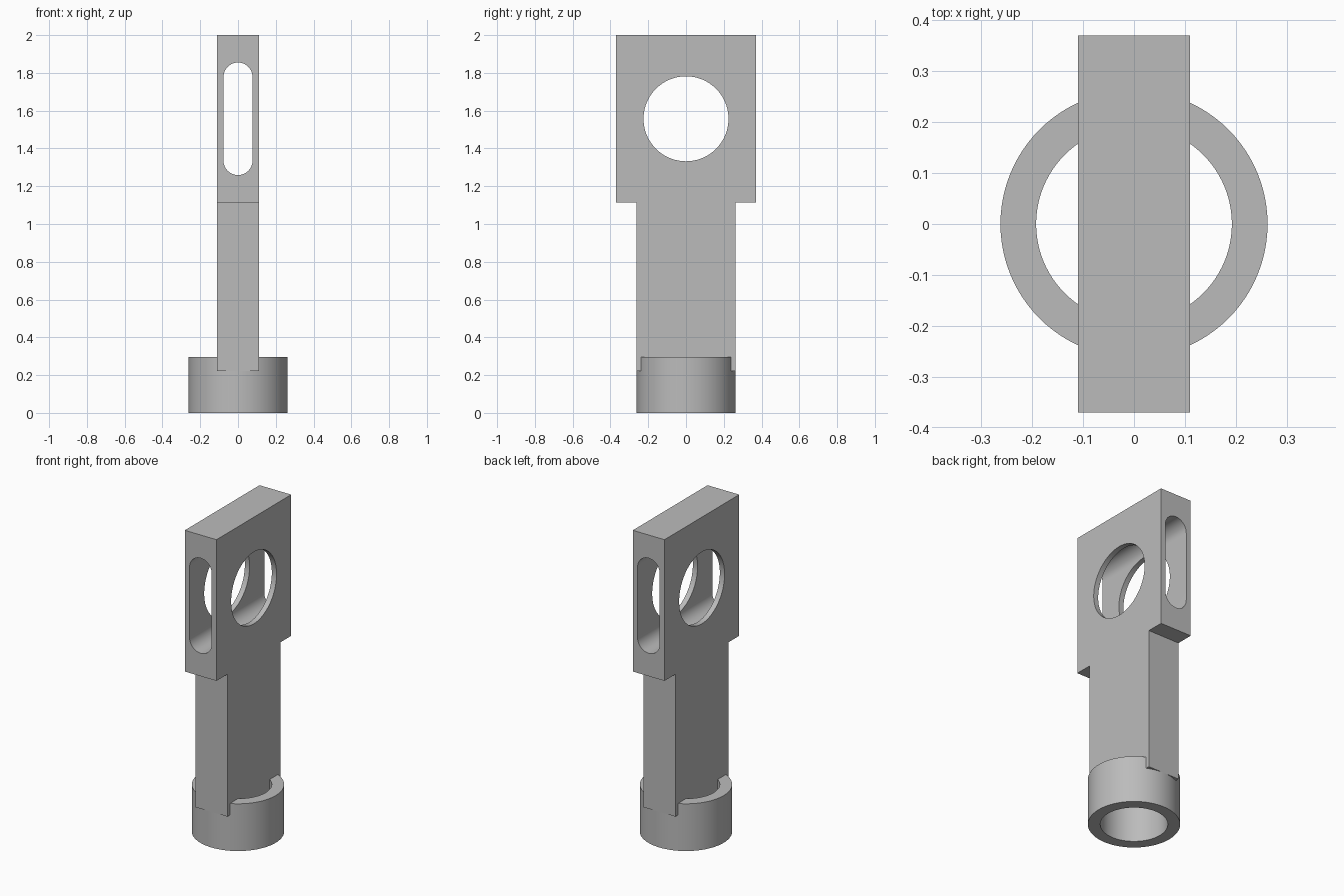
import bpy, bmesh
from math import sin, cos, pi
from mathutils import Vector

if "Cube" in bpy.data.objects:
    bpy.data.objects.remove(bpy.data.objects["Cube"])

grey = bpy.data.materials.new("plain grey")
grey.use_nodes = True
grey.diffuse_color = (0.5, 0.5, 0.5, 1)
grey.node_tree.nodes["Principled BSDF"].inputs["Base Color"].default_value = grey.diffuse_color


def prism(name, points, depth):
    """Closed solid from a 3D outline swept along depth."""
    bm = bmesh.new()
    face = bm.faces.new([bm.verts.new(p) for p in points])
    swept = bmesh.ops.extrude_face_region(bm, geom=[face])["geom"]
    bmesh.ops.translate(bm, vec=Vector(depth),
                        verts=[g for g in swept if isinstance(g, bmesh.types.BMVert)])
    bmesh.ops.recalc_face_normals(bm, faces=bm.faces)
    mesh = bpy.data.meshes.new(name)
    bm.to_mesh(mesh)
    bm.free()
    mesh.materials.append(grey)
    obj = bpy.data.objects.new(name, mesh)
    bpy.context.collection.objects.link(obj)
    return obj


def arc(radius, start, sweep, steps, cx=0, cy=0):
    return [(cx + radius * cos(start + sweep * i / steps),
             cy + radius * sin(start + sweep * i / steps)) for i in range(steps + 1)]


def finish(obj, cutters):
    """Cut the openings and shade the curved walls smooth."""
    bpy.ops.object.select_all(action='DESELECT')
    bpy.context.view_layer.objects.active = obj
    obj.select_set(True)
    for cutter in cutters:
        mod = obj.modifiers.new("opening", 'BOOLEAN')
        mod.operation, mod.solver, mod.object = 'DIFFERENCE', 'EXACT', cutter
        bpy.ops.object.modifier_apply(modifier=mod.name)
        bpy.data.objects.remove(cutter)
    bpy.ops.object.shade_smooth_by_angle(angle=pi / 6)


# Stepped bar: narrow shank with a wider head
half = [(0.262, 0.223), (0.262, 1.115), (0.37, 1.115), (0.37, 2.0)]
outline = half + [(-y, z) for y, z in reversed(half)]
bar = prism("shank_and_head", [(-0.11, y, z) for y, z in outline], (0.22, 0, 0))

# Round hole across the head and rounded slot along it
centre = 1.557
hole = prism("hole_cutter", [(-0.3, y, z) for y, z in arc(0.225, 0, 2 * pi, 96, 0, centre)[:-1]],
             (0.6, 0, 0))
r, rise = 0.077, 0.221
capsule = arc(r, 0, pi, 24, 0, centre + rise) + arc(r, pi, pi, 24, 0, centre - rise)
slot = prism("slot_cutter", [(x, -0.6, z) for x, z in capsule], (0, 1.2, 0))
finish(bar, [hole, slot])

# Open collar around the foot of the shank
collar = prism("collar", [(x, y, 0) for x, y in arc(0.262, 0, 2 * pi, 96)[:-1]], (0, 0, 0.296))
bore = prism("bore_cutter", [(x, y, -0.1) for x, y in arc(0.192, 0, 2 * pi, 96)[:-1]], (0, 0, 0.6))
finish(collar, [bore])
